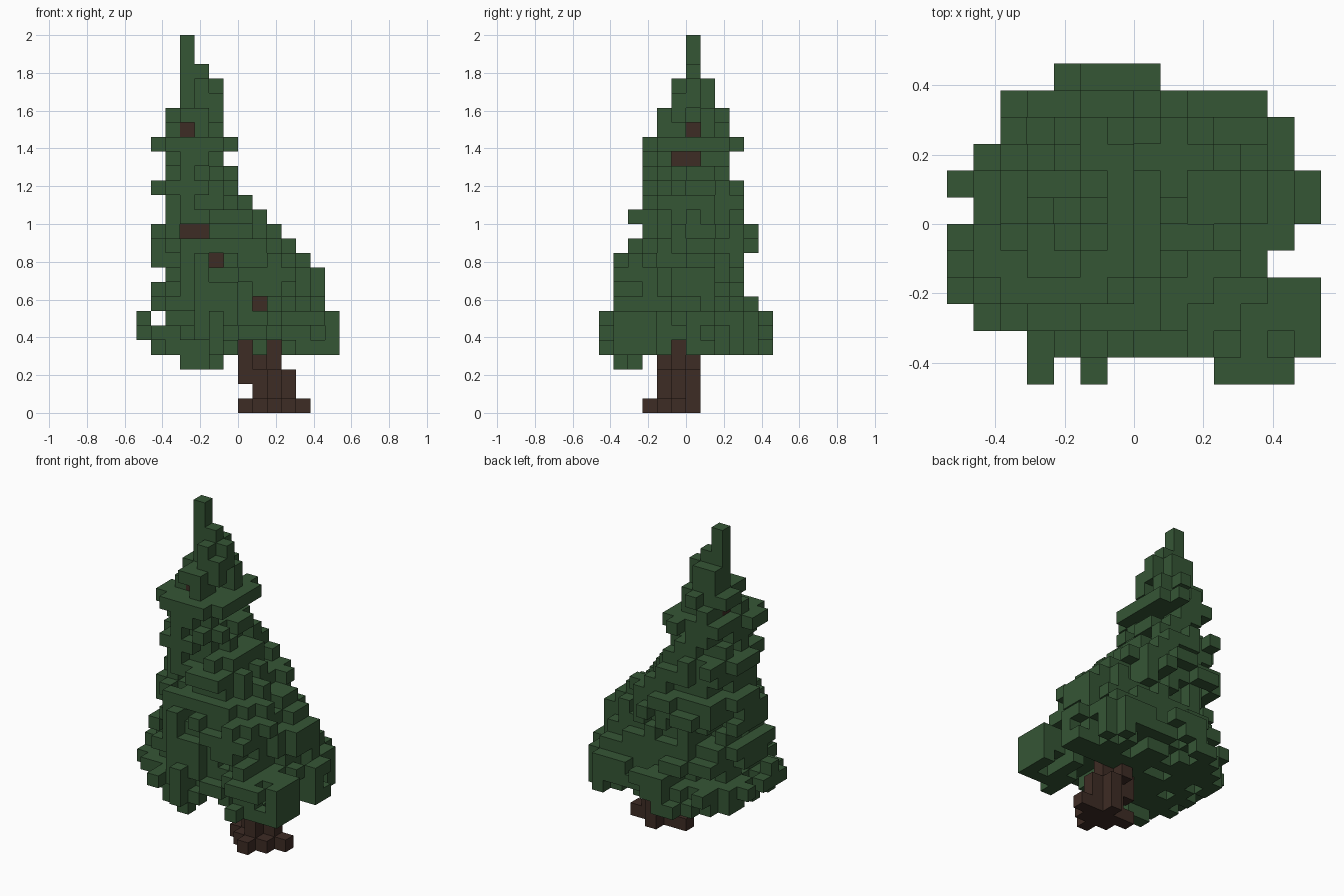
import bpy
import bmesh
import random
from mathutils import Vector

random.seed(7)
if "Cube" in bpy.data.objects:
    bpy.data.objects.remove(bpy.data.objects["Cube"], do_unlink=True)

CELL = 2 / 26
DIRECTIONS = [Vector(d) for d in
              ((1, 0, 0), (-1, 0, 0), (0, 1, 0), (0, -1, 0), (0, 0, 1), (0, 0, -1))]

# Foliage layers from the lowest up: first and last cell in x, then in y
FIRST_LAYER = 4
LAYERS = [
    (1, 13, 0, 11), (0, 13, 0, 11), (2, 13, 0, 11), (1, 12, 1, 10), (1, 12, 1, 9),
    (2, 12, 1, 9), (1, 11, 1, 9), (1, 10, 2, 10), (1, 9, 3, 10), (2, 8, 2, 9),
    (2, 7, 3, 9), (1, 6, 3, 9), (2, 6, 3, 8), (2, 5, 3, 8), (1, 6, 3, 9),
    (2, 5, 4, 8), (2, 5, 4, 8), (3, 5, 5, 7), (3, 5, 5, 7), (3, 4, 6, 6),
    (3, 3, 6, 6), (3, 3, 6, 6)]

# Plan outline of the skirt: first and last x cell of each y row, front to back
ROWS = [(3, 12), (2, 13), (1, 13), (0, 13), (0, 11), (0, 12),
        (1, 13), (0, 13), (1, 12), (2, 12), (2, 11), (3, 7)]
FRONT_GAPS = {4, 6, 7, 8, 9}


def in_plan(i, j):
    first, last = ROWS[j]
    return first <= i <= last and not (j == 0 and i in FRONT_GAPS)


def make_material(name, color):
    material = bpy.data.materials.new(name)
    material.use_nodes = True
    material.diffuse_color = (*color, 1)
    material.node_tree.nodes["Principled BSDF"].inputs["Base Color"].default_value = (*color, 1)
    return material


def grow_trunk():
    """Leaning trunk with a cross-shaped section and roots at the ground."""
    cells = set()
    for k in range(20):
        ci = max(3, round(9.4 - 0.4 * k))
        cj = 5 if k < 14 else 6
        cells.add((ci, cj, k))
        if k < 14:
            cells |= {(ci + d.x, cj + d.y, k) for d in DIRECTIONS[:4]}
        else:
            cells.add((ci, cj - 1, k))
    # Roots and the bulge on the leaning side
    cells |= {(7, 5, 0), (11, 5, 0), (9, 3, 0), (8, 4, 0), (10, 4, 0), (7, 5, 2)}
    return {tuple(int(v) for v in c) for c in cells}


def grow_foliage():
    """Ragged tapering crown, one rounded slice per layer."""
    cells = set()
    for n, (i0, i1, j0, j1) in enumerate(LAYERS):
        k = n + FIRST_LAYER
        ci, cj = (i0 + i1) / 2, (j0 + j1) / 2
        ri, rj = (i1 - i0 + 1) / 2, (j1 - j0 + 1) / 2
        for i in range(i0, i1 + 1):
            for j in range(j0, j1 + 1):
                d = (abs(i - ci) / ri) ** 2.4 + (abs(j - cj) / rj) ** 2.4
                chance = 1 if d < 0.5 else 0.6 if d < 1 else 0
                if k == FIRST_LAYER:
                    chance *= 0.75
                if in_plan(i, j) and random.random() < chance:
                    cells.add((i, j, k))
        # Branch tips that reach the full width and depth of the layer
        mi, mj = int(ci), int(cj)
        for tip in (i0, i1):
            options = [j for j in range(j0, j1 + 1) if in_plan(tip, j) and abs(j - cj) <= rj / 2]
            j = random.choice(options)
            cells |= {(i, j, k) for i in range(min(mi, tip), max(mi, tip) + 1)}
        for tip in (j0, j1):
            options = [i for i in range(i0, i1 + 1) if in_plan(i, tip) and abs(i - ci) <= ri * 0.6]
            i = random.choice(options)
            cells |= {(i, j, k) for j in range(min(mj, tip), max(mj, tip) + 1)}
    # Fill the skirt outline with scattered tips
    for j in range(12):
        for i in range(14):
            if in_plan(i, j) and not any((i, j, k) in cells for k in (4, 5, 6)):
                low, high = (5, 5) if i < 2 else (4, 6)
                cells.add((i, j, random.randint(low, high)))
    # Raised tip on the right, hanging tips below the front, tall flat edge on the left
    cells |= {(0, 4, 5), (0, 4, 6)}
    for i, j in ((3, 2), (4, 2), (5, 1)):
        cells |= {(i, j, 3), (i, j, 4), (i, j, 5)}
    cells |= {(13, j, k) for j in (1, 2) for k in (4, 5, 6)}
    return cells


def open_windows(foliage, trunk):
    """Gaps in the needles through which the trunk shows."""
    for i, k in ((3, 12), (4, 12), (5, 10), (8, 7), (7, 4), (9, 4)):
        trunk.add((i, 5, k))
        foliage -= {(i, j, k) for j in range(5)}
    for j, k in ((6, 19), (5, 17), (6, 17), (5, 4)):
        edge = max((c[0] for c in trunk if c[1:] == (j, k)), default=3)
        trunk.add((edge, j, k))
        foliage -= {(i, j, k) for i in range(edge, 14)}
    foliage -= trunk


def connected(cells, start):
    """Keep only the cells that touch the tree."""
    reached, stack = {start}, [start]
    while stack:
        c = Vector(stack.pop())
        for d in DIRECTIONS:
            neighbour = tuple(int(v) for v in c + d)
            if neighbour in cells and neighbour not in reached:
                reached.add(neighbour)
                stack.append(neighbour)
    return reached


def build_blocks(name, cells, solid, material):
    """Mesh the outer faces of a set of cubic cells."""
    bm = bmesh.new()
    for cell in sorted(cells):
        for d in DIRECTIONS:
            if tuple(int(v) for v in Vector(cell) + d) in solid:
                continue
            u = Vector((d.y, d.z, d.x))
            v = d.cross(u)
            middle = Vector(cell) + Vector((-6.5, -5.5, 0.5)) + d / 2
            corners = [middle + (u * a + v * b) / 2
                       for a, b in ((-1, -1), (1, -1), (1, 1), (-1, 1))]
            bm.faces.new([bm.verts.new(p * CELL) for p in corners])
    bmesh.ops.remove_doubles(bm, verts=bm.verts, dist=CELL / 100)
    mesh = bpy.data.meshes.new(name)
    bm.to_mesh(mesh)
    bm.free()
    mesh.materials.append(material)
    bpy.context.collection.objects.link(bpy.data.objects.new(name, mesh))


needle_green = make_material("needle green", (0.036, 0.093, 0.036))
bark_brown = make_material("bark brown", (0.048, 0.025, 0.018))

trunk = grow_trunk()
foliage = grow_foliage()
open_windows(foliage, trunk)
tree = connected(trunk | foliage, (9, 5, 0))
build_blocks("trunk", trunk & tree, tree, bark_brown)
build_blocks("foliage", foliage & tree, tree, needle_green)
